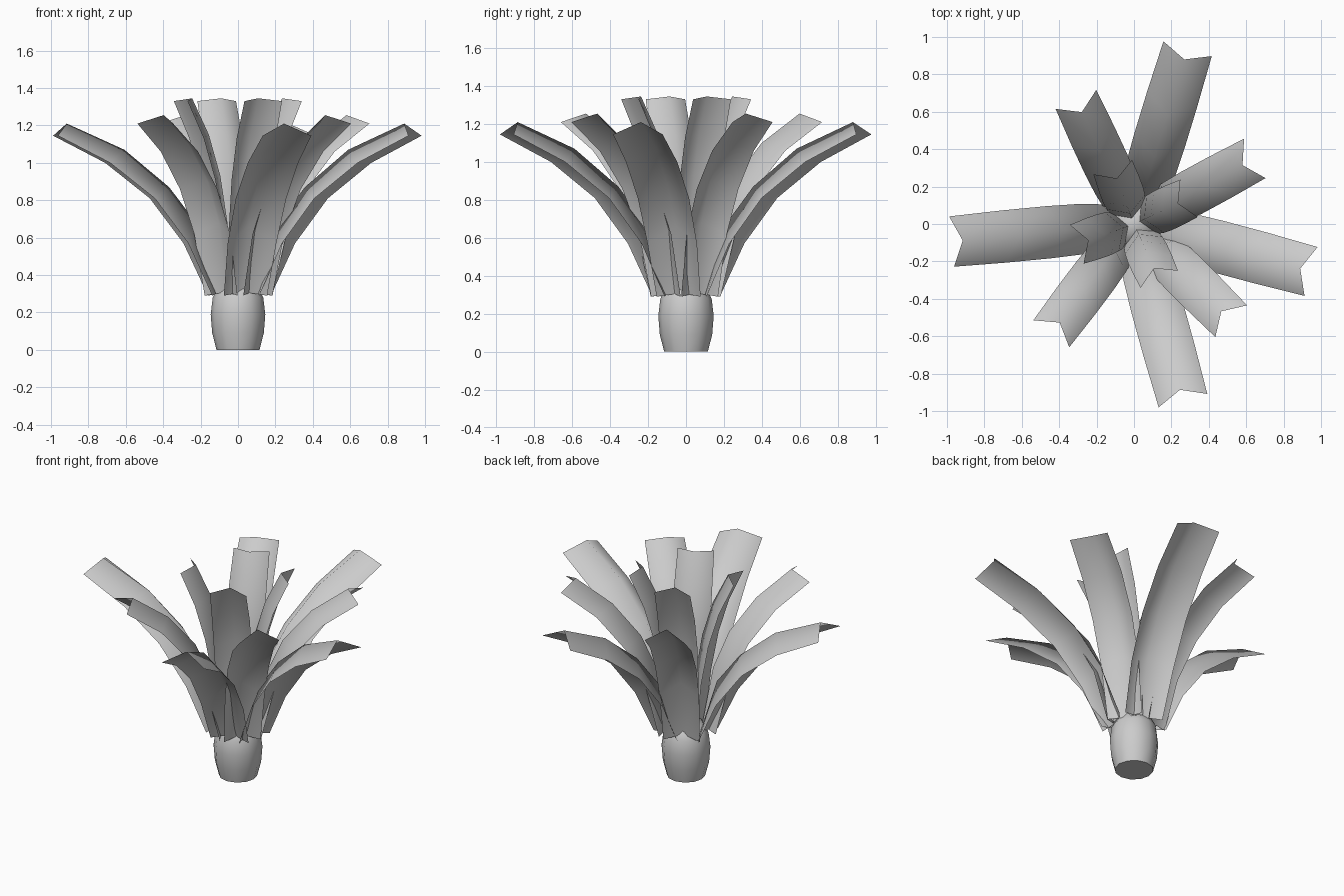
import bpy, bmesh
from math import radians, cos, sin, tau

if "Cube" in bpy.data.objects:
    bpy.data.objects.remove(bpy.data.objects["Cube"])


def make_object(name, verts, faces, smooth_angle):
    mesh = bpy.data.meshes.new(name)
    mesh.from_pydata(verts, [], faces)
    bm = bmesh.new()
    bm.from_mesh(mesh)
    bmesh.ops.remove_doubles(bm, verts=bm.verts, dist=0.0001)
    bmesh.ops.recalc_face_normals(bm, faces=bm.faces)
    bm.to_mesh(mesh)
    bm.free()
    obj = bpy.data.objects.new(name, mesh)
    bpy.context.collection.objects.link(obj)
    bpy.ops.object.select_all(action='DESELECT')
    obj.select_set(True)
    bpy.context.view_layer.objects.active = obj
    bpy.ops.object.shade_smooth_by_angle(angle=radians(smooth_angle))
    return obj


# Bulb: lathed egg with a flat bottom
def bulb(profile, sides=12):
    verts = [(r * cos(tau * i / sides), r * sin(tau * i / sides), z)
             for r, z in profile for i in range(sides)]
    faces = []
    for j in range(len(profile) - 1):
        for i in range(sides):
            k = (i + 1) % sides
            faces.append((j * sides + i, j * sides + k,
                          (j + 1) * sides + k, (j + 1) * sides + i))
    faces.append(tuple(reversed(range(sides))))
    faces.append(tuple(range((len(profile) - 1) * sides, len(profile) * sides)))
    make_object("bulb", verts, faces, 60)


bulb([(0.115, 0), (0.138, 0.09), (0.146, 0.19), (0.135, 0.28),
      (0.10, 0.345), (0.03, 0.375)])


# Leaf: folded strip, ridge in the middle and two lower edges, points are (radius, z)
def leaf(name, angle, ridge, edge, widths):
    a = radians(angle)
    verts, faces = [], []
    for (rr, rz), (er, ez), w in zip(ridge, edge, widths):
        for r, s, z in ((er, -w / 2, ez), (rr, 0, rz), (er, w / 2, ez)):
            verts.append((r * cos(a) - s * sin(a), r * sin(a) + s * cos(a), z))
    for j in range(len(ridge) - 1):
        for i in range(2):
            b = j * 3 + i
            faces.append((b, b + 3, b + 4, b + 1))
    make_object(name, verts, faces, 80)


# Three whorls of four leaves
whorls = {
    "outer_leaf": (
        (73, 185.5, 285.5, 345),
        [(0.10, 0.31), (0.21, 0.66), (0.37, 0.87), (0.61, 1.07), (0.92, 1.21)],
        [(0.15, 0.29), (0.28, 0.57), (0.46, 0.81), (0.70, 1.0), (0.98, 1.145)],
        [0.24, 0.27, 0.28, 0.28, 0.27]),
    "middle_leaf": (
        (28.5, 115, 233, 315),
        [(0.10, 0.31), (0.17, 0.68), (0.27, 0.90), (0.44, 1.10), (0.66, 1.255)],
        [(0.15, 0.29), (0.23, 0.62), (0.35, 0.86), (0.52, 1.06), (0.735, 1.21)],
        [0.22, 0.24, 0.25, 0.25, 0.24]),
    "inner_leaf": (
        (25, 110.5, 199.5, 294.5),
        [(0.03, 0.33), (0.06, 0.68), (0.10, 0.93), (0.165, 1.15), (0.26, 1.345)],
        [(0.09, 0.31), (0.125, 0.66), (0.17, 0.91), (0.235, 1.13), (0.325, 1.33)],
        [0.20, 0.22, 0.23, 0.23, 0.22]),
}
for name, (angles, ridge, edge, widths) in whorls.items():
    for n, angle in enumerate(angles, 1):
        leaf(f"{name}_{n}", angle, ridge, edge, widths)
